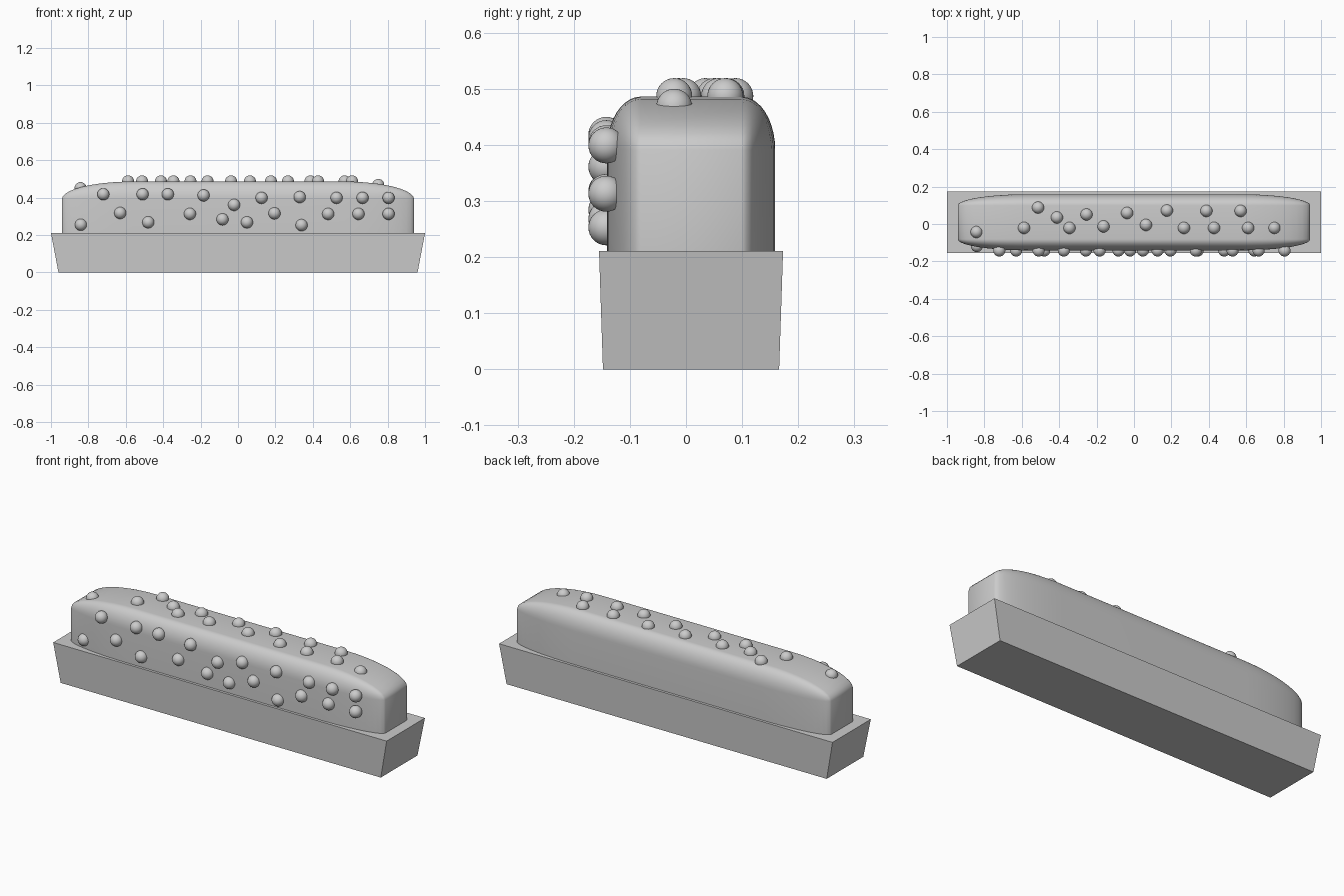
import bpy, bmesh
from math import radians
from mathutils import Vector

if "Cube" in bpy.data.objects:
    bpy.data.objects.remove(bpy.data.objects["Cube"])

CY = 0.009                      # centre line of box and hedge
R = 0.032                       # berry radius


def make_object(name, bm):
    mesh = bpy.data.meshes.new(name)
    bm.to_mesh(mesh)
    bm.free()
    ob = bpy.data.objects.new(name, mesh)
    bpy.context.collection.objects.link(ob)
    return ob


def smooth(ob, angle):
    bpy.ops.object.select_all(action='DESELECT')
    ob.select_set(True)
    bpy.context.view_layer.objects.active = ob
    bpy.ops.object.shade_smooth_by_angle(angle=radians(angle))


# Planter box: tapered block, wider at the top
bm = bmesh.new()
bmesh.ops.create_cube(bm, size=2)
for v in bm.verts:
    top = v.co.z > 0
    hx, hy, z = (1.0, 0.164, 0.211) if top else (0.96, 0.157, 0.0)
    v.co = Vector((v.co.x * hx, CY + v.co.y * hy, z))
make_object("planter_box", bm)

# Hedge: rounded cube stretched lengthwise, sunk into the box
bm = bmesh.new()
bmesh.ops.create_cube(bm, size=2)
bmesh.ops.bevel(bm, geom=bm.edges[:], offset=0.4, segments=10,
                profile=0.5, affect='EDGES')
for v in bm.verts:
    v.co = Vector((v.co.x * 0.942, CY + v.co.y * 0.15, 0.249 + v.co.z * 0.237))
smooth(make_object("hedge", bm), 40)

# Berries on the front face (x, z) and on the top (x, y)
front = [(-.84, .255), (-.72, .418), (-.63, .318), (-.51, .418), (-.48, .268),
         (-.375, .418), (-.257, .313), (-.184, .412), (-.083, .284), (-.021, .361),
         (.048, .268), (.126, .399), (.195, .316), (.33, .403), (.34, .253),
         (.482, .313), (.527, .399), (.644, .313), (.666, .399), (.805, .399),
         (.805, .313)]
top = [(-.842, -.043), (-.588, -.021), (-.513, .088), (-.412, .035), (-.345, -.021),
       (-.254, .051), (-.163, -.013), (-.037, .059), (.064, -.005), (.176, .072),
       (.267, -.021), (.387, .07), (.428, -.021), (.57, .07), (.61, -.021),
       (.75, -.021)]
spots = [(x, -0.118 if x < -0.8 else -0.142, z) for x, z in front]
spots += [(x, y, 0.451 if x < -0.8 else 0.468 if x > 0.7 else 0.487) for x, y in top]

bm = bmesh.new()
bmesh.ops.create_uvsphere(bm, u_segments=32, v_segments=16, radius=R)
berry = make_object("berry", bm)
smooth(berry, 40)
berry.location = spots[0]
for p in spots[1:]:
    ob = berry.copy()
    ob.location = p
    bpy.context.collection.objects.link(ob)
